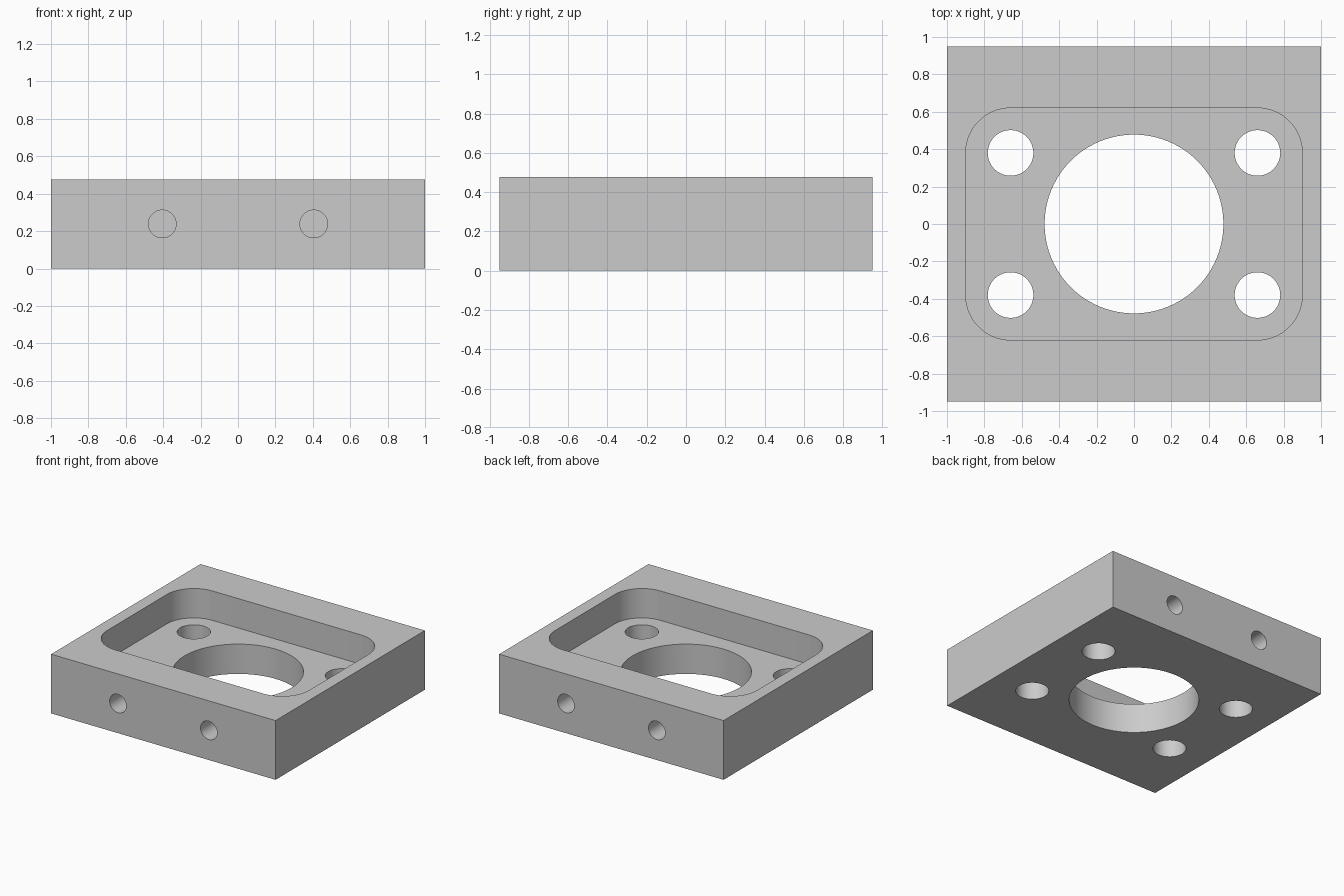
import bpy
import math
from mathutils import Matrix

default = bpy.data.objects.get("Cube")
if default:
    bpy.data.objects.remove(default, do_unlink=True)

HALF_X, HALF_Y, HEIGHT = 1.0, 0.95, 0.477
FLOOR = 0.24          # height of the pocket floor
OVER = 0.1            # cutter overshoot

gray = bpy.data.materials.new("machined_gray")
gray.use_nodes = True
gray.diffuse_color = (0.6, 0.6, 0.6, 1)
gray.node_tree.nodes["Principled BSDF"].inputs["Base Color"].default_value = (0.6, 0.6, 0.6, 1)


def prism(name, outline, depth, matrix):
    """Extrude a closed outline along local z and place it."""
    n = len(outline)
    verts = [(x, y, z) for z in (0, depth) for x, y in outline]
    faces = [tuple(reversed(range(n))), tuple(range(n, 2 * n))]
    faces += [(i, (i + 1) % n, n + (i + 1) % n, n + i) for i in range(n)]
    mesh = bpy.data.meshes.new(name)
    mesh.from_pydata(verts, [], faces)
    mesh.materials.append(gray)
    obj = bpy.data.objects.new(name, mesh)
    obj.matrix_world = matrix
    bpy.context.collection.objects.link(obj)
    return obj


def circle(radius, steps):
    return [(radius * math.cos(2 * math.pi * i / steps),
             radius * math.sin(2 * math.pi * i / steps)) for i in range(steps)]


def rounded_rectangle(hx, hy, radius, steps=16):
    points = []
    for quarter, (sx, sy) in enumerate([(1, 1), (-1, 1), (-1, -1), (1, -1)]):
        for i in range(steps + 1):
            a = (quarter + i / steps) * math.pi / 2
            points.append((sx * (hx - radius) + radius * math.cos(a),
                           sy * (hy - radius) + radius * math.sin(a)))
    return points


# Solid block
corners = [(-HALF_X, -HALF_Y), (HALF_X, -HALF_Y), (HALF_X, HALF_Y), (-HALF_X, HALF_Y)]
block = prism("bearing_block", corners, HEIGHT, Matrix())

# Rounded pocket and central bore
below = Matrix.Translation((0, 0, -OVER))
cutters = [
    prism("pocket_cutter", rounded_rectangle(0.9, 0.62, 0.24), HEIGHT,
          Matrix.Translation((0, 0, FLOOR))),
    prism("bore_cutter", circle(0.478, 96), HEIGHT, below),
]

# Four bolt holes, and blind holes in the front and back
for sx in (-1, 1):
    for sy in (-1, 1):
        cutters.append(prism("bolt_hole_cutter", circle(0.122, 48), HEIGHT,
                             Matrix.Translation((sx * 0.66, sy * 0.38, -OVER))))
        place = Matrix.Translation((sx * 0.405, sy * 0.7, HEIGHT / 2))
        turn = Matrix.Rotation(-sy * math.pi / 2, 4, "X")
        cutters.append(prism("side_hole_cutter", circle(0.074, 40), 0.25 + OVER,
                             place @ turn))

# Cut the block and discard the cutters
bpy.ops.object.select_all(action="DESELECT")
bpy.context.view_layer.objects.active = block
block.select_set(True)
for cutter in cutters:
    cutter.hide_render = True
    cut = block.modifiers.new(cutter.name, "BOOLEAN")
    cut.operation = "DIFFERENCE"
    cut.solver = "EXACT"
    cut.object = cutter
    bpy.ops.object.modifier_apply(modifier=cut.name)
for cutter in cutters:
    bpy.data.objects.remove(cutter, do_unlink=True)

bpy.ops.object.shade_smooth_by_angle(angle=math.radians(30))
